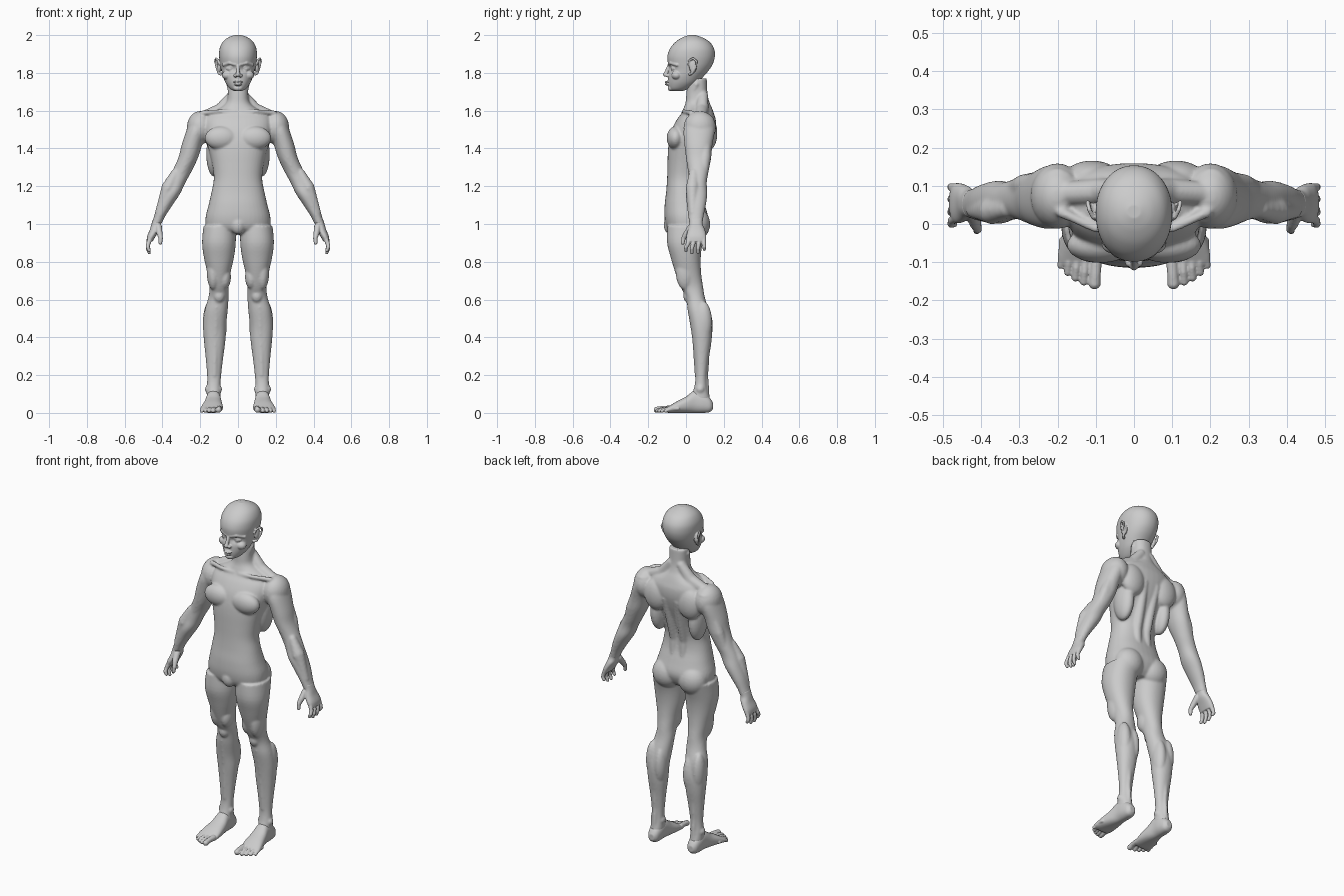
import bpy, bmesh, math
from mathutils import Vector, Matrix


def loft(bm, secs, s=1, axis='z', p=2.3, n=40, sub=4):
    """Closed skin through sections (t, x0, x1, b0, b1) spaced along z or y."""
    S = [Vector(q) for q in secs]
    S = [S[0]] + S + [S[-1]]
    rows = []
    for i in range(1, len(S) - 2):
        a, b, c, d = S[i - 1:i + 3]
        for k in range(sub):
            u = k / sub
            rows.append((b * 2 + (c - a) * u + (a * 2 - b * 5 + c * 4 - d) * u ** 2
                         + (b * 3 - a - c * 3 + d) * u ** 3) * 0.5)
    rows.append(S[-1])
    rings = []
    for t, x0, x1, b0, b1 in rows:
        ring = []
        for j in range(n):
            w = 2 * math.pi * j / n
            c, d = math.cos(w), math.sin(w)
            x = (x0 + x1) / 2 + (x1 - x0) / 2 * math.copysign(abs(c) ** (2 / p), c)
            y = (b0 + b1) / 2 + (b1 - b0) / 2 * math.copysign(abs(d) ** (2 / p), d)
            ring.append(bm.verts.new((x * s, y, t) if axis == 'z' else (x * s, t, y)))
        rings.append(ring)
    for r, q in zip(rings, rings[1:]):
        for j in range(n):
            bm.faces.new((r[j], r[(j + 1) % n], q[(j + 1) % n], q[j]))
    bm.faces.new(rings[0])
    bm.faces.new(rings[-1])


def blob(bm, c, r, s=1):
    m = Matrix.Translation((c[0] * s, c[1], c[2])) @ Matrix.Diagonal((*r, 1))
    bmesh.ops.create_uvsphere(bm, u_segments=24, v_segments=16, radius=1, matrix=m)


def chain(bm, pts, s=1):
    """Rounded strand through points (x, y, z, radius)."""
    for a, b in zip(pts, pts[1:]):
        a, b = Vector(a), Vector(b)
        k = max(2, int((b - a).length / (0.4 * min(a[3], b[3]))))
        for i in range(k + 1):
            q = a.lerp(b, i / k)
            bmesh.ops.create_icosphere(bm, subdivisions=2, radius=q[3],
                                       matrix=Matrix.Translation((q[0] * s, q[1], q[2])))


def finish(bm, name, voxel, smooth, mirror=False):
    bmesh.ops.recalc_face_normals(bm, faces=bm.faces)
    me = bpy.data.meshes.new(name)
    bm.to_mesh(me)
    bm.free()
    ob = bpy.data.objects.new(name, me)
    bpy.context.collection.objects.link(ob)
    m = ob.modifiers.new("fuse", 'REMESH')
    m.mode, m.voxel_size, m.use_smooth_shade = 'VOXEL', voxel, True
    m = ob.modifiers.new("soften", 'SMOOTH')
    m.factor, m.iterations = 0.5, smooth
    if mirror:
        ob.modifiers.new("mirror", 'MIRROR')


# Torso and neck
bm = bmesh.new()
torso = [(0.945, .09, -.06, .07), (0.975, .16, -.098, .10), (1.03, .172, -.113, .118),
         (1.10, .156, -.113, .10), (1.17, .14, -.105, .08), (1.24, .128, -.10, .078),
         (1.31, .136, -.098, .095), (1.38, .152, -.096, .12), (1.44, .168, -.09, .142),
         (1.50, .18, -.075, .157), (1.55, .18, -.05, .158), (1.585, .155, -.025, .148),
         (1.615, .095, -.012, .137), (1.645, .062, -.002, .124), (1.69, .054, .002, .114),
         (1.77, .054, .01, .11)]
loft(bm, [(z, -w, w, f, b) for z, w, f, b in torso])
blob(bm, (0, -.082, .995), (.04, .036, .05))

arm = [(1.565, .15, .25, .01, .145), (1.50, .165, .272, -.012, .153), (1.42, .19, .298, -.008, .14),
       (1.35, .212, .316, 0, .133), (1.28, .245, .348, .012, .12), (1.22, .278, .38, .01, .11),
       (1.16, .307, .405, .0, .113), (1.10, .347, .428, .005, .105), (1.04, .386, .445, .012, .093),
       (1.0, .405, .457, .018, .088)]
leg = [(.99, .012, .183, -.098, .115), (.90, .012, .19, -.1, .088), (.82, .022, .18, -.08, .078),
       (.74, .04, .162, -.056, .08), (.67, .05, .15, -.03, .09), (.61, .05, .157, 0, .10),
       (.54, .055, .177, .01, .122), (.46, .063, .185, .025, .138), (.38, .067, .18, .035, .135),
       (.28, .08, .17, .045, .12), (.19, .09, .163, .05, .11), (.13, .093, .165, .042, .113),
       (.07, .092, .165, .02, .128)]
for s in (1, -1):
    loft(bm, arm, s, p=2.1)
    loft(bm, leg, s, p=2.15)
    # Chest, shoulder and back muscles
    blob(bm, (.088, -.055, 1.455), (.088, .047, .062), s)
    blob(bm, (.2, .073, 1.51), (.071, .086, .088), s)
    blob(bm, (.11, .12, 1.48), (.075, .046, .09), s)
    blob(bm, (.125, .065, 1.37), (.043, .07, .12), s)
    chain(bm, [(.03, .09, 1.68, .028), (.09, .085, 1.605, .036), (.18, .08, 1.568, .032)], s)
    chain(bm, [(.015, -.012, 1.592, .012), (.1, -.012, 1.597, .011), (.19, .03, 1.588, .014)], s)
    chain(bm, [(.05, .055, 1.74, .013), (.017, -.002, 1.6, .01)], s)
    chain(bm, [(.032, .068, 1.08, .025), (.032, .062, 1.22, .026), (.035, .1, 1.36, .026),
               (.04, .132, 1.48, .025)], s)
    # Upper arm, elbow and forearm muscles
    chain(bm, [(.225, .03, 1.44, .03), (.262, .035, 1.35, .036), (.31, .04, 1.25, .026)], s)
    chain(bm, [(.25, .105, 1.44, .03), (.285, .1, 1.35, .032), (.325, .088, 1.24, .022)], s)
    chain(bm, [(.33, .04, 1.27, .025), (.37, .035, 1.19, .037), (.42, .035, 1.06, .02)], s)
    # Seat, thigh, knee and calf muscles
    blob(bm, (.083, .055, 1.0), (.085, .073, .085), s)
    blob(bm, (.07, .0, .72), (.033, .045, .065), s)
    blob(bm, (.13, -.005, .75), (.036, .05, .1), s)
    blob(bm, (.1, .012, .62), (.03, .026, .037), s)
    blob(bm, (.095, .095, .46), (.035, .047, .11), s)
    blob(bm, (.15, .092, .48), (.036, .046, .11), s)
    chain(bm, [(.115, .025, .56, .02), (.12, .05, .4, .018), (.125, .06, .2, .015)], s)
    chain(bm, [(.127, .11, .36, .018), (.128, .108, .2, .011), (.128, .112, .08, .014)], s)
    for x in (.098, .161):
        blob(bm, (x, .075, .125), (.014, .02, .02), s)
finish(bm, "body", .006, 6)

# Head: skull with pressed-in eye sockets
bm = bmesh.new()
skull = [(1.703, .02, -.074, -.02), (1.716, .042, -.088, .015), (1.745, .064, -.094, .06),
         (1.78, .079, -.094, .092), (1.815, .088, -.09, .122), (1.85, .095, -.096, .143),
         (1.89, .1, -.098, .153), (1.93, .097, -.084, .148), (1.965, .08, -.054, .124),
         (1.988, .051, -.018, .085), (2.0, .018, .015, .05)]
loft(bm, [(z, -w, w, f, b) for z, w, f, b in skull], p=2.1, n=64, sub=6)
for v in bm.verts:
    if v.co.y < 0:
        d = ((abs(v.co.x) - .04) / .022) ** 2 + ((v.co.z - 1.824) / .016) ** 2
        v.co.y += .016 * math.exp(-d)
# Nose, lips and chin
chain(bm, [(0, -.09, 1.838, .009), (0, -.103, 1.806, .01), (0, -.11, 1.791, .012)])
blob(bm, (0, -.098, 1.752), (.025, .015, .0065))
blob(bm, (0, -.097, 1.739), (.021, .015, .0065))
blob(bm, (0, -.079, 1.719), (.025, .018, .016))
for s in (1, -1):
    blob(bm, (.014, -.098, 1.786), (.01, .014, .009), s)
    chain(bm, [(.013, -.088, 1.845, .009), (.045, -.08, 1.853, .009), (.076, -.047, 1.842, .009)], s)
    blob(bm, (.055, -.05, 1.788), (.03, .027, .024), s)
    # Eyes and lids
    blob(bm, (.04, -.06, 1.822), (.019, .019, .014), s)
    chain(bm, [(.02, -.073, 1.819, .004), (.038, -.077, 1.834, .004), (.06, -.062, 1.824, .004)], s)
    chain(bm, [(.02, -.073, 1.818, .004), (.04, -.073, 1.81, .004), (.06, -.062, 1.821, .004)], s)
    # Ears
    blob(bm, (.1, .037, 1.835), (.012, .02, .036), s)
    chain(bm, [(.1, .012, 1.845, .005), (.107, .018, 1.868, .006), (.117, .038, 1.877, .006),
               (.121, .056, 1.862, .006), (.114, .052, 1.83, .006), (.1, .03, 1.797, .008),
               (.09, .02, 1.792, .007)], s)
finish(bm, "head", .0032, 3)

# Hands: palm, four fingers and thumb
bm = bmesh.new()
loft(bm, [(1.03, .395, .448, .016, .09), (1.0, .407, .458, .018, .088), (.97, .415, .467, .01, .1),
          (.935, .436, .481, .002, .107), (.908, .452, .484, .005, .106)])
fingers = [(.018, .0, .86), (.044, .031, .848), (.07, .064, .85), (.093, .097, .866)]
for y, tip, z in fingers:
    chain(bm, [(.462, y, .93, .014), (.476, (y + tip) / 2, .893, .0115),
               (.478, tip, (.893 + z) / 2, .0105), (.47, tip, z, .009)])
chain(bm, [(.422, .03, .985, .02), (.415, .002, .95, .016), (.409, -.013, .925, .012),
           (.411, -.017, .9, .01)])
finish(bm, "hands", .0032, 2, True)

# Feet: sole, arch and five toes
bm = bmesh.new()
loft(bm, [(.142, .112, .146, .02, .055), (.125, .098, .16, .004, .08), (.09, .091, .167, 0, .105),
          (.045, .09, .17, 0, .118), (.0, .084, .18, 0, .086), (-.05, .08, .193, 0, .06),
          (-.09, .083, .2, 0, .036), (-.108, .09, .192, .004, .026)], axis='y')
toes = [(.101, -.155, .0165), (.129, -.15, .0115), (.151, -.14, .011), (.171, -.126, .0105),
        (.189, -.108, .01)]
for x, y, r in toes:
    chain(bm, [(x - .002, y + .065, .023, r), (x, y + .025, .022, r * .9), (x + .002, y, r, r)])
finish(bm, "feet", .0034, 2, True)
